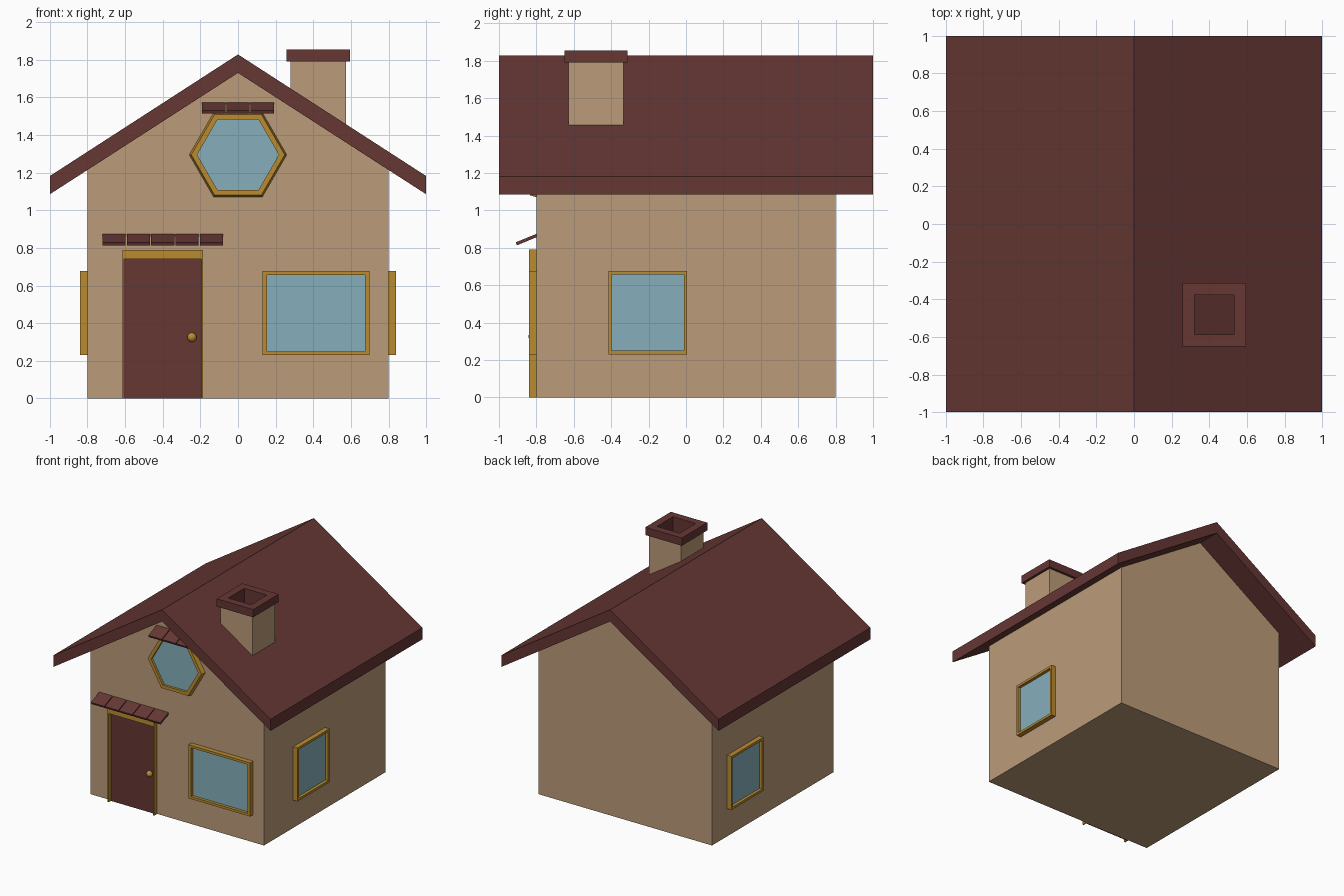
import bpy, bmesh, math

if "Cube" in bpy.data.objects:
    bpy.data.objects.remove(bpy.data.objects["Cube"])


def material(name, r, g, b):
    m = bpy.data.materials.new(name)
    m.diffuse_color = (r, g, b, 1)
    m.use_nodes = True
    m.node_tree.nodes["Principled BSDF"].inputs["Base Color"].default_value = m.diffuse_color
    return m


WALL = material("plaster", 0.50, 0.33, 0.19)
ROOF = material("roof_red", 0.13, 0.038, 0.034)
WOOD = material("ochre_wood", 0.49, 0.26, 0.03)
GLASS = material("glass", 0.24, 0.43, 0.50)


# Wall planes: map (along, up, outward depth) to world space
def front(u, v, d): return (u, -0.8 - d, v)
def right(u, v, d): return (0.8 + d, u, v)
def left(u, v, d): return (-0.8 - d, u, v)
def side_profile(y, z, x): return (x, y, z)
def gable_profile(x, z, y): return (x, y, z)


def loft(name, loops, mat, cyclic=False):
    """Skin a list of equal-length 3D loops; cap the ends or close into a ring."""
    bm = bmesh.new()
    rings = [[bm.verts.new(p) for p in loop] for loop in loops]
    pairs = list(zip(rings, rings[1:]))
    if cyclic:
        pairs.append((rings[-1], rings[0]))
    else:
        bm.faces.new(rings[0])
        bm.faces.new(rings[-1])
    for a, b in pairs:
        n = len(a)
        for i in range(n):
            j = (i + 1) % n
            bm.faces.new((a[i], a[j], b[j], b[i]))
    bmesh.ops.recalc_face_normals(bm, faces=bm.faces)
    mesh = bpy.data.meshes.new(name)
    bm.to_mesh(mesh)
    bm.free()
    mesh.materials.append(mat)
    ob = bpy.data.objects.new(name, mesh)
    bpy.context.collection.objects.link(ob)
    return ob


def prism(name, pts, d0, d1, plane, mat):
    return loft(name, [[plane(u, v, d) for u, v in pts] for d in (d0, d1)], mat)


def rect(u0, u1, v0, v1):
    return [(u0, v0), (u1, v0), (u1, v1), (u0, v1)]


def hexagon(r, cz):
    return [(r * math.cos(i * math.pi / 3), cz + r * math.sin(i * math.pi / 3))
            for i in range(6)]


def window(name, base, outer, inner, plane, depth=0.04):
    steps = [(base, 0), (outer, depth), (inner, depth), (inner, 0)]
    loft(name + "_frame", [[plane(u, v, d) for u, v in p] for p, d in steps],
         WOOD, cyclic=True)
    prism(name + "_glass", inner, 0, 0.015, plane, GLASS)


# House body with gable ends
prism("house_body", [(-0.8, 0), (0.8, 0), (0.8, 1.22), (0, 1.735), (-0.8, 1.22)],
      -0.8, 0.8, gable_profile, WALL)

# Pitched roof slab
prism("roof", [(-1, 1.085), (0, 1.73), (1, 1.085), (1, 1.182), (0, 1.828), (-1, 1.182)],
      -1, 1, gable_profile, ROOF)


# Chimney shaft with a sloped foot, and a hollow cap with flue
CX, CY = 0.427, -0.482


def square(r, z):
    return [(CX + a * r, CY + b * r, z) for a, b in ((-1, -1), (1, -1), (1, 1), (-1, 1))]


foot = [[(x, y, 1.81 - 0.645 * x) for x, y, _ in square(r, 0)] for r in (0.147, 0.132)]
loft("chimney_shaft", [foot[0], square(0.147, 1.79), square(0.132, 1.79), foot[1]],
     WALL, cyclic=True)
loft("chimney_cap", [square(0.168, 1.79), square(0.168, 1.855), square(0.105, 1.855),
                     square(0.105, 1.44), square(0.13, 1.44), square(0.13, 1.79)],
     ROOF, cyclic=True)

# Windows
for name, plane, a, b in (("front_window", front, 0.13, 0.70),
                          ("right_window", right, -0.415, 0.005),
                          ("left_window", left, 0.18, 0.60)):
    t = 0.025 if plane is front else 0.016
    outer = rect(a, b, 0.23, 0.677)
    window(name, outer, outer, rect(a + t, b - t, 0.25, 0.657), plane)
window("gable_window", hexagon(0.259, 1.295), hexagon(0.248, 1.295),
       hexagon(0.217, 1.295), front, 0.035)

# Door, its frame and knob
prism("door_frame", [(-0.615, 0), (-0.615, 0.79), (-0.185, 0.79), (-0.185, 0),
                     (-0.195, 0), (-0.195, 0.74), (-0.605, 0.74), (-0.605, 0)],
      0, 0.04, front, WOOD)
prism("door", rect(-0.605, -0.195, 0, 0.74), 0, 0.01, front, ROOF)
bpy.ops.mesh.primitive_uv_sphere_add(segments=20, ring_count=12, radius=0.025,
                                     location=front(-0.245, 0.325, 0.017))
knob = bpy.context.object
knob.name = "door_knob"
knob.data.materials.append(WOOD)
bpy.ops.object.shade_smooth()


# Sloping tile canopies over door and gable window
def canopy(name, x0, x1, count, lift):
    gap = 0.006
    w = (x1 - x0 + gap) / count
    pts = [(-0.795, 0.876 + lift), (-0.91, 0.829 + lift),
           (-0.904, 0.813 + lift), (-0.795, 0.858 + lift)]
    for i in range(count):
        x = x0 + i * w
        prism(f"{name}_tile_{i + 1}", pts, x, x + w - gap, side_profile, ROOF)


canopy("door_canopy", -0.72, -0.08, 5, 0)
canopy("gable_canopy", -0.19, 0.19, 3, 0.70)
